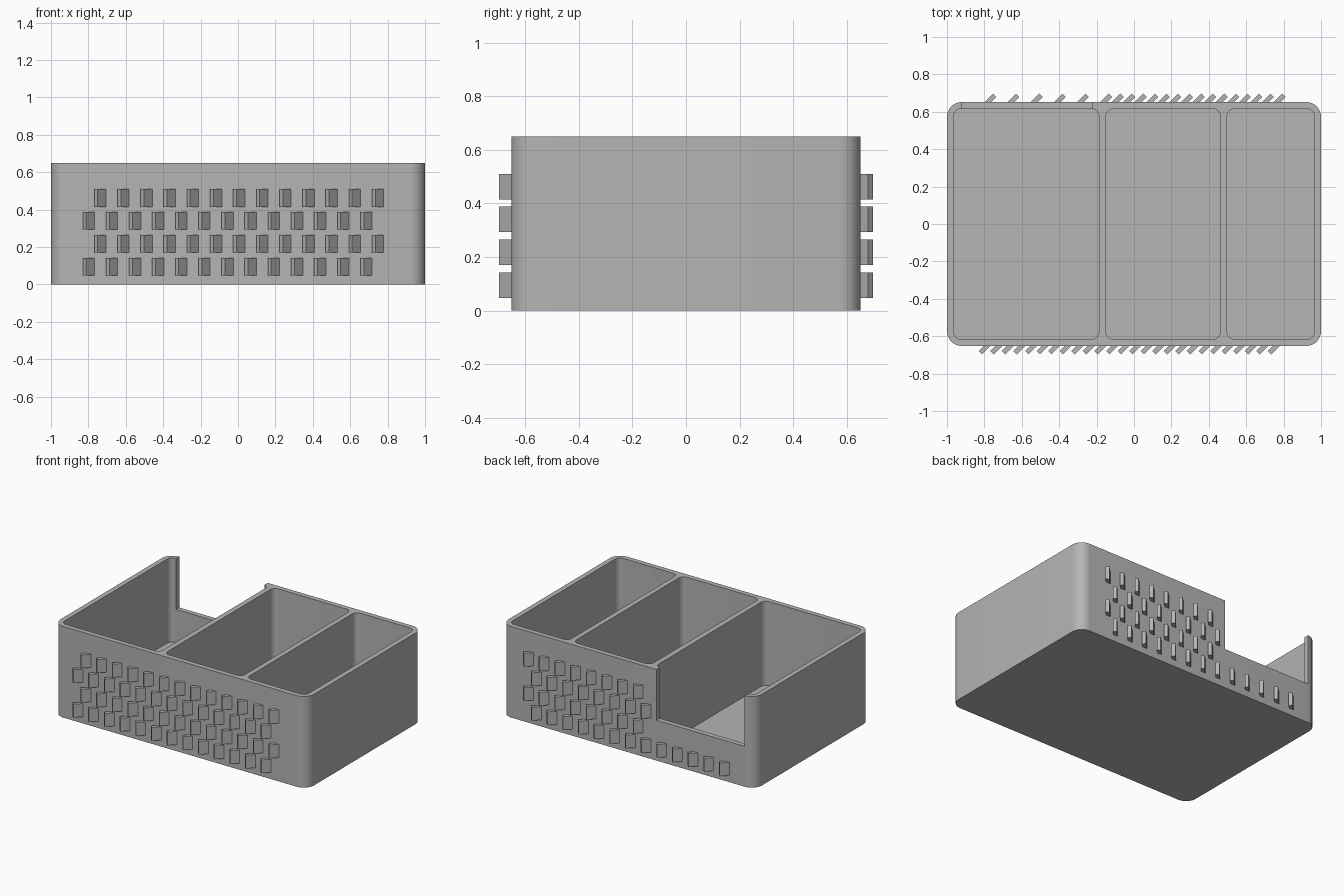
import bpy, bmesh, math

if "Cube" in bpy.data.objects:
    bpy.data.objects.remove(bpy.data.objects["Cube"])

grey = bpy.data.materials.new("light grey")
grey.diffuse_color = (0.46, 0.46, 0.46, 1)
grey.use_nodes = True
grey.node_tree.nodes["Principled BSDF"].inputs["Base Color"].default_value = grey.diffuse_color

W, D, H = 1.0, 0.652, 0.65      # half width, half depth, height
WALL, FLOOR = 0.036, 0.05


def rounded_rect(x0, x1, y0, y1, r, steps=10):
    pts = []
    corners = [(x1 - r, y1 - r), (x0 + r, y1 - r), (x0 + r, y0 + r), (x1 - r, y0 + r)]
    for i, (cx, cy) in enumerate(corners):
        for s in range(steps + 1):
            a = math.pi / 2 * (i + s / steps)
            pts.append((cx + r * math.cos(a), cy + r * math.sin(a)))
    return pts


def add_prism(bm, outline, z0, z1):
    low = [bm.verts.new((x, y, z0)) for x, y in outline]
    high = [bm.verts.new((x, y, z1)) for x, y in outline]
    n = len(outline)
    bm.faces.new(low[::-1])
    bm.faces.new(high)
    for i in range(n):
        j = (i + 1) % n
        bm.faces.new((low[i], low[j], high[j], high[i]))


def make_object(name, prisms):
    bm = bmesh.new()
    for outline, z0, z1 in prisms:
        add_prism(bm, outline, z0, z1)
    bmesh.ops.recalc_face_normals(bm, faces=bm.faces[:])
    mesh = bpy.data.meshes.new(name)
    bm.to_mesh(mesh)
    bm.free()
    mesh.materials.append(grey)
    ob = bpy.data.objects.new(name, mesh)
    bpy.context.collection.objects.link(ob)
    return ob


def cut(ob, cutter):
    cutter.hide_render = True
    mod = ob.modifiers.new("cut", 'BOOLEAN')
    mod.operation = 'DIFFERENCE'
    mod.solver = 'EXACT'
    mod.object = cutter
    bpy.context.view_layer.objects.active = ob
    bpy.ops.object.modifier_apply(modifier=mod.name)
    bpy.data.objects.remove(cutter)


# Rounded box with three compartments
box = make_object("box", [(rounded_rect(-W, W, -D, D, 0.08), 0, H)])
inner = D - WALL
pockets = [(-W + WALL, -0.188), (-0.15, 0.461), (0.497, W - WALL)]
cut(box, make_object("pocket_cutter", [
    (rounded_rect(a, b, -inner, inner, 0.04), FLOOR, H + 0.2) for a, b in pockets]))

# Open notch in the back wall of the large compartment
notch = [(-0.92, 0.58), (-0.222, 0.58), (-0.222, 0.8), (-0.92, 0.8)]
cut(box, make_object("notch_cutter", [(notch, 0.288, H + 0.2)]))

bpy.ops.object.select_all(action='DESELECT')
box.select_set(True)
bpy.context.view_layer.objects.active = box
bpy.ops.object.shade_smooth_by_angle(angle=math.radians(30))

# Slanted grip tabs in four staggered rows, front and back
tab = [(-0.047, -0.027), (-0.029, -0.045), (0.038, 0.022), (0.002, 0.022)]
PITCH = 0.1237
for name, side in (("front_tabs", 1), ("back_tabs", -1)):
    prisms = []
    for row in range(4):
        z = 0.047 + row * 0.1227
        for k in range(13):
            if side < 0 and row > 0 and k < 5:
                continue        # no tabs at the notch
            cx = -0.783 + (row % 2) * PITCH / 2 + k * PITCH
            outline = [(cx + side * x, side * (y - D)) for x, y in tab]
            prisms.append((outline, z, z + 0.095))
    make_object(name, prisms)
